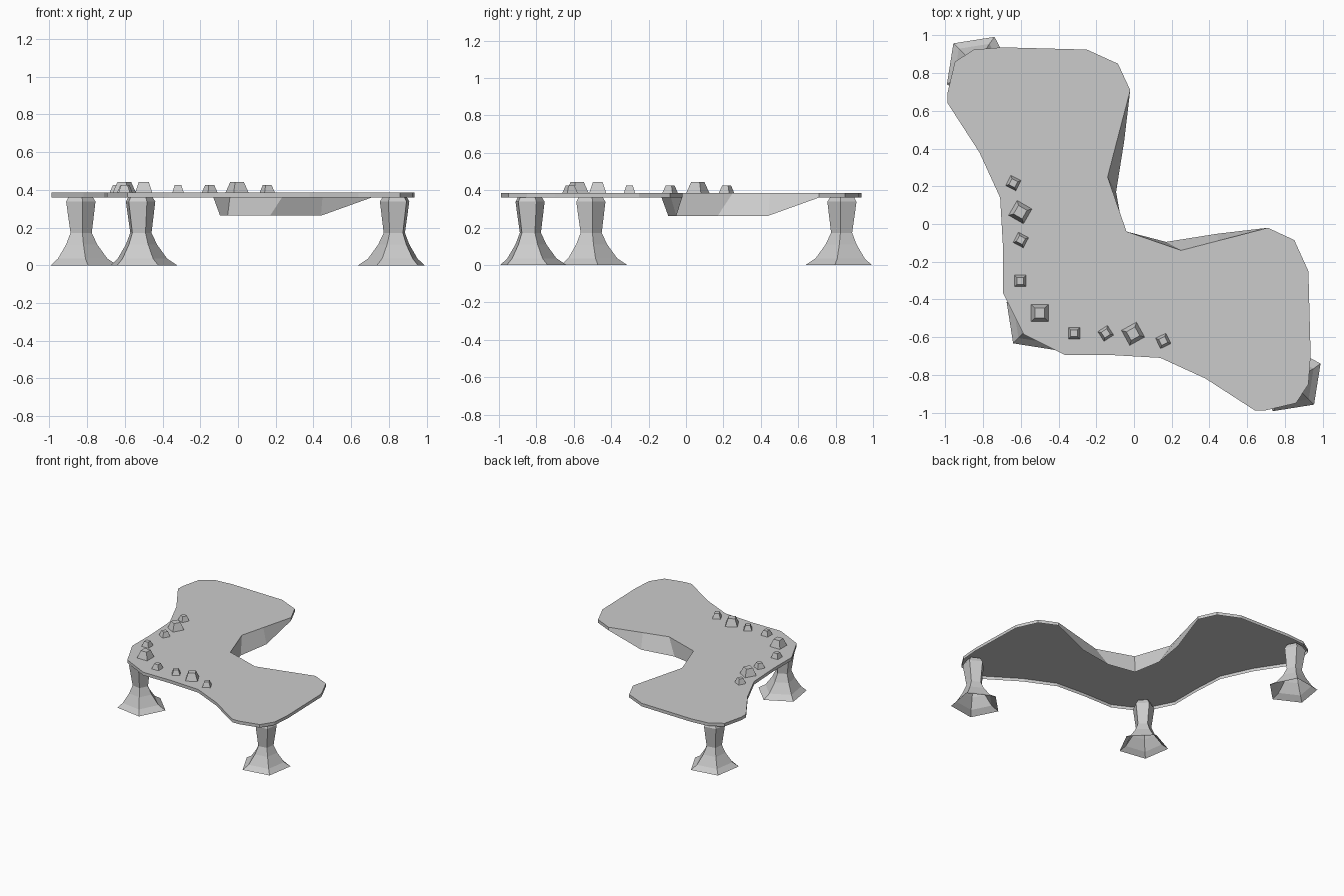
import bpy, bmesh, math
from mathutils import Vector

if "Cube" in bpy.data.objects:
    bpy.data.objects.remove(bpy.data.objects["Cube"])


def make(name, verts, faces):
    me = bpy.data.meshes.new(name)
    me.from_pydata(verts, [], faces)
    me.update()
    ob = bpy.data.objects.new(name, me)
    bpy.context.collection.objects.link(ob)
    return ob


def loft(name, rings, cap_bottom=False):
    """Skin a stack of equal-length rings and close the top."""
    n = len(rings[0])
    verts = [p for r in rings for p in r]
    faces = [(k * n + i, k * n + (i + 1) % n, (k + 1) * n + (i + 1) % n, (k + 1) * n + i)
             for k in range(len(rings) - 1) for i in range(n)]
    faces.append(tuple(range((len(rings) - 1) * n, len(rings) * n)))
    if cap_bottom:
        faces.append(tuple(reversed(range(n))))
    return make(name, verts, faces)


def ring(cx, cy, r, z, n, start):
    return [(cx + r * math.cos(start + 2 * math.pi * i / n),
             cy + r * math.sin(start + 2 * math.pi * i / n), z) for i in range(n)]


# Desk top: half outline from inner corner to outer corner, mirrored over x = y
TOP, RIM, DROP = 0.385, 0.36, 0.263
half = [(-.04, -.04), (.25, -.14), (.45, -.088), (.71, -.02), (.85, -.085), (.925, -.25),
        (.937, -.7), (.925, -.85), (.86, -.95), (.70, -.988), (.64, -.988), (.38, -.82),
        (.14, -.71), (-.12, -.695), (-.365, -.695), (-.585, -.585)]
# Apron under the inner corner: lower rim points pulled down and outward
apron = {0: (-.055, -.055, DROP), 1: (.17, -.095, DROP), 2: (.44, -.052, DROP)}
low_half = [apron.get(i, (x, y, RIM)) for i, (x, y) in enumerate(half)]


def mirrored(pts):
    return pts + [(p[1], p[0], *p[2:]) for p in pts[-2:0:-1]]


upper = [(x, y, TOP) for x, y in mirrored(half)][::-1]
lower = mirrored(low_half)[::-1]
loft("desk_top", [lower, upper])

# Five-sided flared legs, each pointing away from the desk (radius, height, outward shift)
profile = [(.188, 0, 0), (.14, .035, .008), (.088, .11, .012), (.06, .172, .014),
           (.083, .338, .018), (.06, .375, .018)]
for name, x, y, deg in [("back_leg", -.825, .825, 135),
                        ("corner_leg", -.508, -.5, 225),
                        ("right_leg", .822, -.825, -45)]:
    a = math.radians(deg)
    loft(name, [ring(x + s * math.cos(a), y + s * math.sin(a), r, z, 5, a)
                for r, z, s in profile])

# Tapered square studs along the outer edge (x, y, turn, large)
studs = [(-.64, .217, -27, 0), (-.603, .063, -30, 1), (-.60, -.085, -28, 0),
         (-.603, -.302, 0, 0), (-.50, -.472, 0, 1), (-.318, -.58, 0, 0),
         (-.15, -.58, 33, 0), (-.005, -.582, 29, 1), (.155, -.62, 26, 0)]
for i, (x, y, deg, large) in enumerate(studs):
    r0, r1, z = (.064, .037, .443) if large else (.043, .025, .425)
    a = math.radians(deg + 45)
    loft(f"stud_{i + 1}", [ring(x, y, r0, TOP, 4, a), ring(x, y, r1, z, 4, a)], True)
